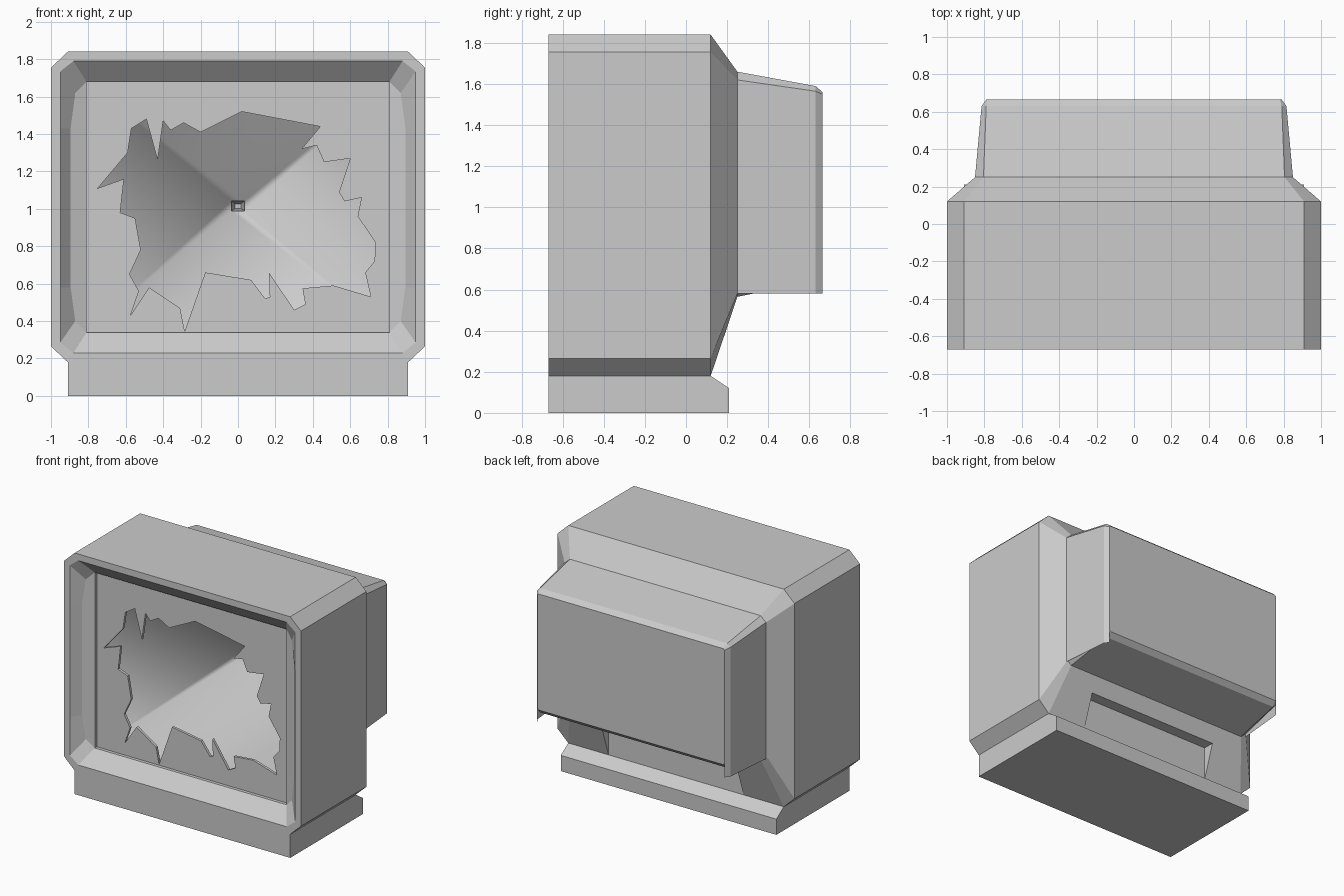
import bpy, bmesh, math
from mathutils import Vector

cube = bpy.data.objects.get("Cube")
if cube:
    bpy.data.objects.remove(cube, do_unlink=True)

grey = bpy.data.materials.new("plain grey")
grey.use_nodes = True
GREY = (0.6, 0.6, 0.6, 1)
grey.diffuse_color = GREY
grey.node_tree.nodes["Principled BSDF"].inputs["Base Color"].default_value = GREY


def finish(bm, name, ref, direction):
    """Make normals consistent so that face ref points along direction."""
    bmesh.ops.recalc_face_normals(bm, faces=bm.faces[:])
    ref.normal_update()
    if ref.normal.dot(Vector(direction)) < 0:
        bmesh.ops.reverse_faces(bm, faces=bm.faces[:])
    me = bpy.data.meshes.new(name)
    bm.to_mesh(me)
    bm.free()
    me.materials.append(grey)
    ob = bpy.data.objects.new(name, me)
    bpy.context.collection.objects.link(ob)
    return ob


def verts(bm, points):
    return [bm.verts.new(p) for p in points]


def bridge(bm, a, b):
    n = len(a)
    return [bm.faces.new((a[i], a[(i + 1) % n], b[(i + 1) % n], b[i])) for i in range(n)]


def ring(bm, y, x, z0, z1, c):
    """Twelve-point chamfered loop; y and x are (flat end, chamfer end, middle)."""
    half = [(x[0], y[0], z1), (x[1], y[1], z1 - c), (x[2], y[2], 1.43),
            (x[2], y[2], 0.58), (x[1], y[1], z0 + c), (x[0], y[0], z0)]
    return verts(bm, half + [(-px, py, pz) for px, py, pz in reversed(half)])


def rect(bm, y, w, z0, z1):
    return verts(bm, [(w, y, z1), (w, y, z0), (-w, y, z0), (-w, y, z1)])


# Casing: bezel, rim, body, taper and rear housing in one loft
bm = bmesh.new()
specs = [((-0.57, -0.593, -0.603), (0.81, 0.87, 0.895), 0.34, 1.68, 0.06),
         ((-0.67,) * 3, (0.88, 0.95, 0.95), 0.23, 1.79, 0.055),
         ((-0.67,) * 3, (0.91, 1.0, 1.0), 0.18, 1.84, 0.085),
         ((0.12,) * 3, (0.91, 1.0, 1.0), 0.18, 1.84, 0.085),
         ((0.25,) * 3, (0.805, 0.85, 0.85), 0.565, 1.66, 0.04),
         ((0.63,) * 3, (0.79, 0.815, 0.815), 0.64, 1.59, 0.025),
         ((0.665,) * 3, (0.78, 0.79, 0.79), 0.675, 1.56, 0.01)]
rings = [ring(bm, *s) for s in specs]
bands = [bridge(bm, a, b) for a, b in zip(rings, rings[1:])]
back = bm.faces.new(rings[-1])

# Sloping side strips beside the glass and the small step around it
front = rings[0]
bm.faces.new(front[:6])
bm.faces.new(front[6:])
edge = [front[0], front[5], front[6], front[11]]
bridge(bm, edge, rect(bm, -0.525, 0.81, 0.34, 1.68))

# Rectangular notch in the lower taper
bm.faces.remove(bands[3][5])
lo, hi = rings[3], rings[4]
W, YN, ZN = 0.57, 0.208, 0.44
br, bl, tl, tr = verts(bm, [(W, 0.12, 0.18), (-W, 0.12, 0.18), (-W, YN, ZN), (W, YN, ZN)])
il, ir = verts(bm, [(-W, 0.12, ZN), (W, 0.12, ZN)])
bm.faces.new((lo[5], br, tr, hi[5]))
bm.faces.new((tr, tl, hi[6], hi[5]))
bm.faces.new((tl, bl, lo[6], hi[6]))
bm.faces.new((br, bl, il, ir))
bm.faces.new((ir, il, tl, tr))
bm.faces.new((br, ir, tr))
bm.faces.new((bl, tl, il))
# Underside shares the notch corners
bm.faces.remove(bands[2][5])
bm.faces.new((rings[2][5], rings[2][6], lo[6], bl, br, lo[5]))
finish(bm, "casing", back, (0, 1, 0))

# Hollow picture tube: funnel seen through the broken glass
bm = bmesh.new()
mouth = rect(bm, -0.525, 0.81, 0.34, 1.68)
throat = rect(bm, 0.33, 0.035, 0.988, 1.042)
funnel = bridge(bm, mouth, throat)
for f in funnel:
    f.smooth = True
neck = rect(bm, 0.45, 0.016, 1.003, 1.027)
bridge(bm, throat, neck)
end = bm.faces.new(neck)
finish(bm, "picture_tube", end, (0, -1, 0))

# Broken glass: filled outline with a jagged hole
hole = [(-.75, 1.11), (-.59, 1.30), (-.57, 1.43), (-.49, 1.48), (-.43, 1.26), (-.40, 1.47),
        (-.36, 1.42), (-.29, 1.46), (-.20, 1.41), (.02, 1.52), (.44, 1.44), (.34, 1.32),
        (.42, 1.34), (.46, 1.25), (.60, 1.27), (.54, 1.09), (.57, 1.04), (.66, 1.06),
        (.64, .96), (.735, .82), (.73, .72), (.68, .66), (.71, .53), (.51, .59),
        (.345, .575), (.36, .49), (.30, .46), (.165, .66), (.17, .53), (.145, .52),
        (.07, .62), (-.175, .66), (-.285, .345), (-.31, .47), (-.475, .58), (-.575, .43),
        (-.53, .56), (-.58, .65), (-.52, .78), (-.55, .95), (-.63, .98), (-.61, 1.16)]
outline = [(-.81, .34), (.81, .34), (.81, 1.68), (-.81, 1.68)]
cu = bpy.data.curves.new("broken_glass", 'CURVE')
cu.dimensions = '2D'
cu.fill_mode = 'BOTH'
cu.extrude = 0.01
for pts in (outline, hole):
    sp = cu.splines.new('POLY')
    sp.points.add(len(pts) - 1)
    for p, (x, z) in zip(sp.points, pts):
        p.co = (x, z, 0, 1)
    sp.use_cyclic_u = True
cu.materials.append(grey)
glass = bpy.data.objects.new("broken_glass", cu)
bpy.context.collection.objects.link(glass)
glass.rotation_euler = (math.pi / 2, 0, 0)
glass.location = (0, -0.535, 0)
for o in bpy.context.selected_objects:
    o.select_set(False)
glass.select_set(True)
bpy.context.view_layer.objects.active = glass
bpy.ops.object.convert(target='MESH')
bpy.ops.object.shade_flat()

# Base: side profile extruded across the width
bm = bmesh.new()
profile = [(-0.67, 0), (0.21, 0), (0.21, 0.12), (0.12, 0.18), (-0.67, 0.18)]
left, right = [verts(bm, [(x, y, z) for y, z in profile]) for x in (0.91, -0.91)]
bridge(bm, left, right)
side = bm.faces.new(left)
bm.faces.new(right)
finish(bm, "base", side, (1, 0, 0))
